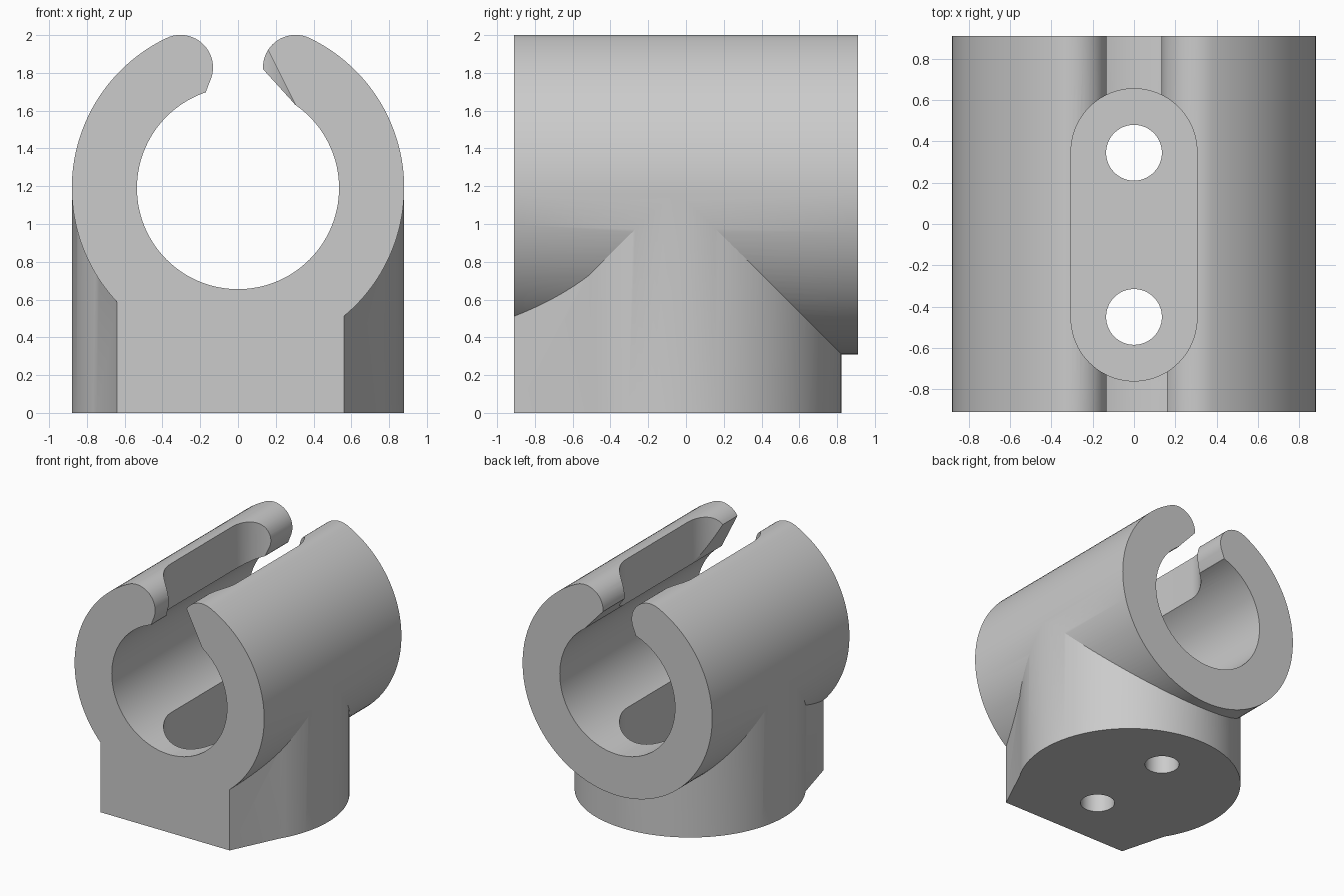
import bpy
import bmesh
from math import sin, cos, radians, degrees, atan2

cube = bpy.data.objects.get("Cube")
if cube:
    bpy.data.objects.remove(cube, do_unlink=True)

grey = bpy.data.materials.new("plain_grey")
grey.use_nodes = True
colour = (0.6, 0.6, 0.6, 1)
grey.diffuse_color = colour
grey.node_tree.nodes["Principled BSDF"].inputs["Base Color"].default_value = colour

AXIS_Z = 1.19      # height of the tube axis
OUTER, BORE = 0.88, 0.535
HALF = 0.91        # half the tube length
CENTRE_Y = -0.055  # centre of the round base


def arc(cx, cy, r, start, end, n):
    """Points on an arc, angles in degrees."""
    steps = [radians(start + (end - start) * i / n) for i in range(n + 1)]
    return [(cx + r * cos(a), cy + r * sin(a)) for a in steps]


def prism(name, outline, axis, low, high):
    """Extrude a closed outline along y (outline in xz) or z (outline in xy)."""
    bm = bmesh.new()
    place = (lambda u, v: (u, low, v)) if axis == "y" else (lambda u, v: (u, v, low))
    face = bm.faces.new([bm.verts.new(place(u, v)) for u, v in outline])
    moved = bmesh.ops.extrude_face_region(bm, geom=[face])["geom"]
    shift = (0, high - low, 0) if axis == "y" else (0, 0, high - low)
    bmesh.ops.translate(bm, vec=shift, verts=[g for g in moved if isinstance(g, bmesh.types.BMVert)])
    bmesh.ops.recalc_face_normals(bm, faces=bm.faces)
    mesh = bpy.data.meshes.new(name)
    bm.to_mesh(mesh)
    bm.free()
    mesh.materials.append(grey)
    obj = bpy.data.objects.new(name, mesh)
    bpy.context.collection.objects.link(obj)
    return obj


def combine(target, other, operation):
    """Apply a boolean and discard the other object."""
    other.hide_render = True
    mod = target.modifiers.new(operation, "BOOLEAN")
    mod.operation, mod.solver, mod.object = operation, "EXACT", other
    bpy.context.view_layer.objects.active = target
    bpy.ops.object.modifier_apply(modifier=mod.name)
    bpy.data.objects.remove(other, do_unlink=True)


# Open tube with rounded jaw tips; its inside is trimmed by the bore later
tip_angle = 64.5
mid = (OUTER + BORE) / 2
tip_r = (OUTER - BORE) / 2
tip_x = mid * cos(radians(tip_angle))
tip_z = AXIS_Z + mid * sin(radians(tip_angle))
left_lip, right_lip = (-0.17, 1.70), (0.30, 1.635)
left_end = degrees(atan2(left_lip[1] - AXIS_Z, left_lip[0])) - 360
right_end = degrees(atan2(right_lip[1] - AXIS_Z, right_lip[0]))
profile = arc(0, AXIS_Z, OUTER, tip_angle, -180 - tip_angle, 120)
profile += arc(-tip_x, tip_z, tip_r, 180 - tip_angle, -18, 20)[1:]
profile += [left_lip]
profile += arc(0, AXIS_Z, BORE - 0.04, left_end, right_end, 80)
profile += [right_lip]
profile += arc(tip_x, tip_z, tip_r, 183, tip_angle, 20)[:-1]
clamp = prism("clamp_body", profile, "y", -HALF, HALF)

# Round base with a flat, slightly uneven front
base = [(-0.64, -HALF), (0.56, -HALF)]
base += arc(0, CENTRE_Y, OUTER - 0.001, -31.8, 211.8, 96)
combine(clamp, prism("base", base, "z", 0, 1.16), "UNION")

# Bore along the tube
combine(clamp, prism("bore", arc(0, AXIS_Z, BORE, 0, 357, 119), "y", -1.2, 1.2), "DIFFERENCE")

# Slanted trim on the front of one jaw tip
wedge = [(0.11, 2.02), (0.31, 1.62), (0.05, 1.62), (0.05, 2.02)]
combine(clamp, prism("tip_trim", wedge, "y", -1.2, -0.3), "DIFFERENCE")

# Rounded slot from above, down to a flat floor
slot = arc(0, 0.35, 0.305, 0, 180, 40) + arc(0, -0.455, 0.305, 180, 360, 40)
combine(clamp, prism("slot", slot, "z", 0.2, 2.3), "DIFFERENCE")

# Two screw holes through the floor
for y in (0.345, -0.45):
    hole = arc(0, y, 0.135, 0, 354, 59)
    combine(clamp, prism("screw_hole", hole, "z", -0.2, 0.6), "DIFFERENCE")

# Smooth the curved walls, keep the edges sharp
bpy.ops.object.select_all(action="DESELECT")
clamp.select_set(True)
bpy.context.view_layer.objects.active = clamp
bpy.ops.object.shade_smooth_by_angle(angle=radians(20))
